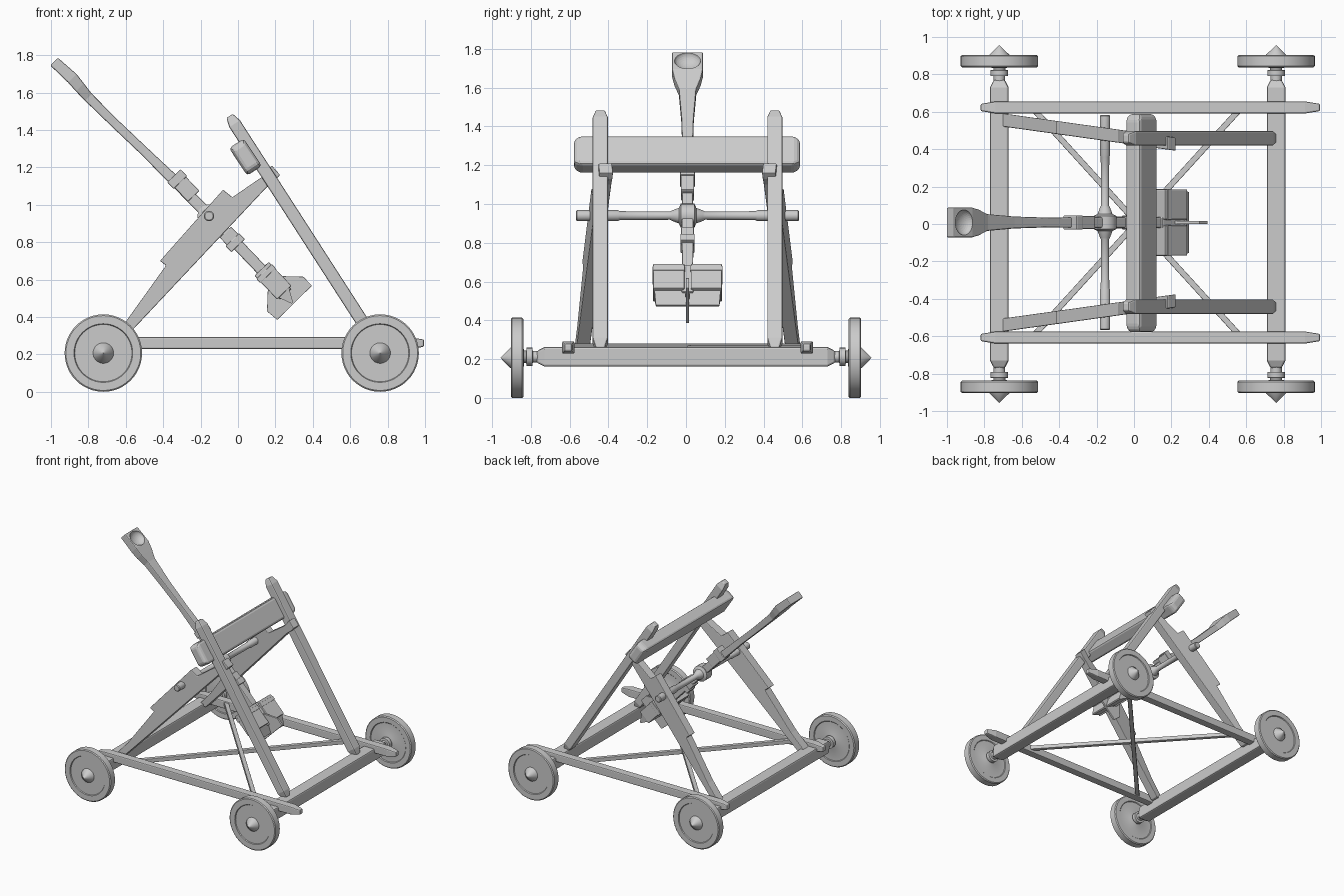
import bpy, bmesh, math
from mathutils import Vector

if "Cube" in bpy.data.objects:
    bpy.data.objects.remove(bpy.data.objects["Cube"])

YO = 0.008  # frame sits slightly off the wheel centreline


def finish(name, bm, bevel=0.0, smooth=False):
    bmesh.ops.recalc_face_normals(bm, faces=bm.faces)
    me = bpy.data.meshes.new(name)
    bm.to_mesh(me)
    bm.free()
    ob = bpy.data.objects.new(name, me)
    bpy.context.collection.objects.link(ob)
    if bevel:
        m = ob.modifiers.new("bevel", "BEVEL")
        m.width, m.segments, m.limit_method = bevel, 2, "ANGLE"
    if smooth:
        bpy.ops.object.select_all(action="DESELECT")
        ob.select_set(True)
        bpy.context.view_layer.objects.active = ob
        bpy.ops.object.shade_smooth_by_angle(angle=math.radians(35))
    return ob


def skin(bm, rings):
    n = len(rings[0])
    for a, b in zip(rings, rings[1:]):
        for i in range(n):
            bm.faces.new((a[i], a[(i + 1) % n], b[(i + 1) % n], b[i]))
    bm.faces.new(rings[0])
    bm.faces.new(rings[-1][::-1])


def loft(name, secs, side, bevel=0.006):
    """Rectangular sections (x, y, z, half along side, half across)."""
    bm = bmesh.new()
    axis = (Vector(secs[-1][:3]) - Vector(secs[0][:3])).normalized()
    side = Vector(side).normalized()
    n = axis.cross(side).normalized()
    rings = [[bm.verts.new(Vector(s[:3]) + side * s[3] * a + n * s[4] * b)
              for a, b in ((-1, -1), (1, -1), (1, 1), (-1, 1))] for s in secs]
    skin(bm, rings)
    return finish(name, bm, bevel)


def bar(name, p, q, u, v, side, tip=0.03, shrink=0.7, bevel=0.006):
    """Straight timber with tapered ends."""
    p, q = Vector(p), Vector(q)
    d = (q - p).normalized() * tip
    return loft(name, [(*p, u * shrink, v * shrink), (*(p + d), u, v),
                       (*(q - d), u, v), (*q, u * shrink, v * shrink)], side, bevel)


def prism(name, pts, half, ymid, bevel=0.005):
    """Side outline (x, z) given thickness; ymid(x) gives the centre y."""
    bm = bmesh.new()
    skin(bm, [[bm.verts.new((x, ymid(x) + o, z)) for x, z in pts] for o in (-half, half)])
    return finish(name, bm, bevel)


def lathe(name, prof, x, z, segs=32):
    """Profile (y, r) turned round an axis parallel to y."""
    bm = bmesh.new()
    skin(bm, [[bm.verts.new((x + max(r, .0005) * math.cos(t), y, z + max(r, .0005) * math.sin(t)))
               for t in (2 * math.pi * i / segs for i in range(segs))] for y, r in prof])
    return finish(name, bm, 0, True)


# Wheels, hubs and axle timbers
for end, x in (("front", -0.72), ("rear", 0.76)):
    for s in (-1, 1):
        lathe(end + "_wheel", [(s * y, r) for y, r in (
            (.835, .04), (.843, .06), (.843, .155), (.838, .16), (.838, .2), (.845, .207),
            (.897, .207), (.903, .2), (.903, .157), (.896, .153), (.896, .055), (.905, .053),
            (.957, 0))], x, .207, 48)
        lathe(end + "_axle_stub", [(s * y, r) for y, r in (
            (.74, .03), (.79, .03), (.792, .047), (.822, .047), (.824, .032), (.85, .032))], x, .212, 20)
    bar(end + "_axle_timber", (x, -.77, .212), (x, .77, .212), .05, .05, (1, 0, 0), .04, .6, .01)

# Side rails, rear posts and front legs
leg = [(-.72, .24), (-.65, .24), (-.545, .35), (.16, 1.10), (.2, 1.13), (.225, 1.16),
       (.18, 1.21), (.13, 1.15), (-.03, 1.04), (-.08, 1.08), (-.417, .70), (-.385, .675),
       (-.60, .375)]
for s in (-1, 1):
    y = YO + s * .615
    bar("side_rail", (-.82, y, .26), (.995, y, .26), .032, .032, (0, 1, 0), .08, .6, .008)
    y = YO + s * .45
    bar("rear_post", (.745, y, .25), (-.045, y, 1.475), .039, .034, (0, 1, 0), .05, .6, .008)
    prism("front_leg", leg, .035, lambda x: YO + s * (.45 - .14 * x))

# Crossed floor braces
for s in (-1, 1):
    bar("floor_brace", (-.55, YO + s * .62, .26 + s * .006), (.57, YO - s * .61, .26 + s * .006),
        .016, .016, (0, 0, 1), .01, .9, .004)

# Stop beam across the posts
bar("stop_beam", (.04, -.578, 1.255), (.04, .588, 1.255), .088, .047, (-.55, 0, .83), .03, .8, .016)

# Pivot rod and hub
lathe("pivot_rod", [(YO + y, r) for y, r in (
    (-.575, .022), (-.57, .028), (-.36, .028), (-.35, .023), (-.09, .021), (-.08, .027),
    (-.045, .04), (-.035, .062), (.035, .062), (.045, .04), (.08, .027), (.09, .021),
    (.35, .023), (.36, .028), (.57, .028), (.575, .022))], -.155, .94, 20)

# Throwing arm flaring into a cup
arm = loft("throwing_arm", [
    (.2, YO, .575, .028, .03), (-.03, YO, .815, .03, .03), (-.30, YO, 1.09, .028, .03),
    (-.50, YO, 1.285, .027, .024), (-.655, YO, 1.432, .032, .024), (-.80, YO, 1.575, .045, .026),
    (-.845, YO, 1.627, .068, .03), (-.885, YO, 1.675, .08, .032), (-.983, YO, 1.765, .08, .029)],
    (0, 1, 0), .007)
bm = bmesh.new()
bmesh.ops.create_uvsphere(bm, u_segments=32, v_segments=16, radius=1)
bowl = finish("bowl_cutter", bm)
bowl.scale = (.062, .068, .042)
bowl.location = (-.906, YO, 1.742)
bowl.rotation_euler = (0, math.radians(45), 0)
bowl.hide_render = True
bowl.hide_viewport = True
m = arm.modifiers.new("bowl", "BOOLEAN")
m.operation, m.object, m.solver = "DIFFERENCE", bowl, "EXACT"


# Parts strung along the lower arm
def on_arm(name, x, z, length, u, v, y=0.0, bevel=.005):
    d = Vector((.69, 0, -.724)) * length / 2
    c = Vector((x, YO + y, z))
    return loft(name, [(*(c - d), u, v), (*(c + d), u, v)], (0, 1, 0), bevel)


on_arm("upper_collar", -.275, 1.085, .11, .034, .042)
on_arm("upper_collar_lip", -.325, 1.137, .05, .038, .05)
on_arm("lower_collar", -.04, .825, .08, .033, .042)
on_arm("lower_collar_lip", -.015, .797, .045, .037, .05)

# Counterweight blocks, straps and tapered ends
for s in (-1, 1):
    on_arm("counterweight_block", .187, .594, .175, .08, .053, s * .097)
    on_arm("counterweight_strap", .150, .632, .03, .083, .057, s * .097, .003)
    c, e = Vector((.235, YO + s * .092, .54)), Vector((.29, YO + s * .085, .475))
    loft("counterweight_wedge", [(*c, .08, .045), (*e, .078, .005)], (0, 1, 0), 0)
on_arm("counterweight_core", .19, .59, .19, .03, .04)

# Tail fin
prism("tail_fin", [(.20, .615), (.245, .618), (.35, .615), (.395, .567), (.21, .385), (.155, .43),
                   (.16, .56)], .008, lambda x: YO, .002)
